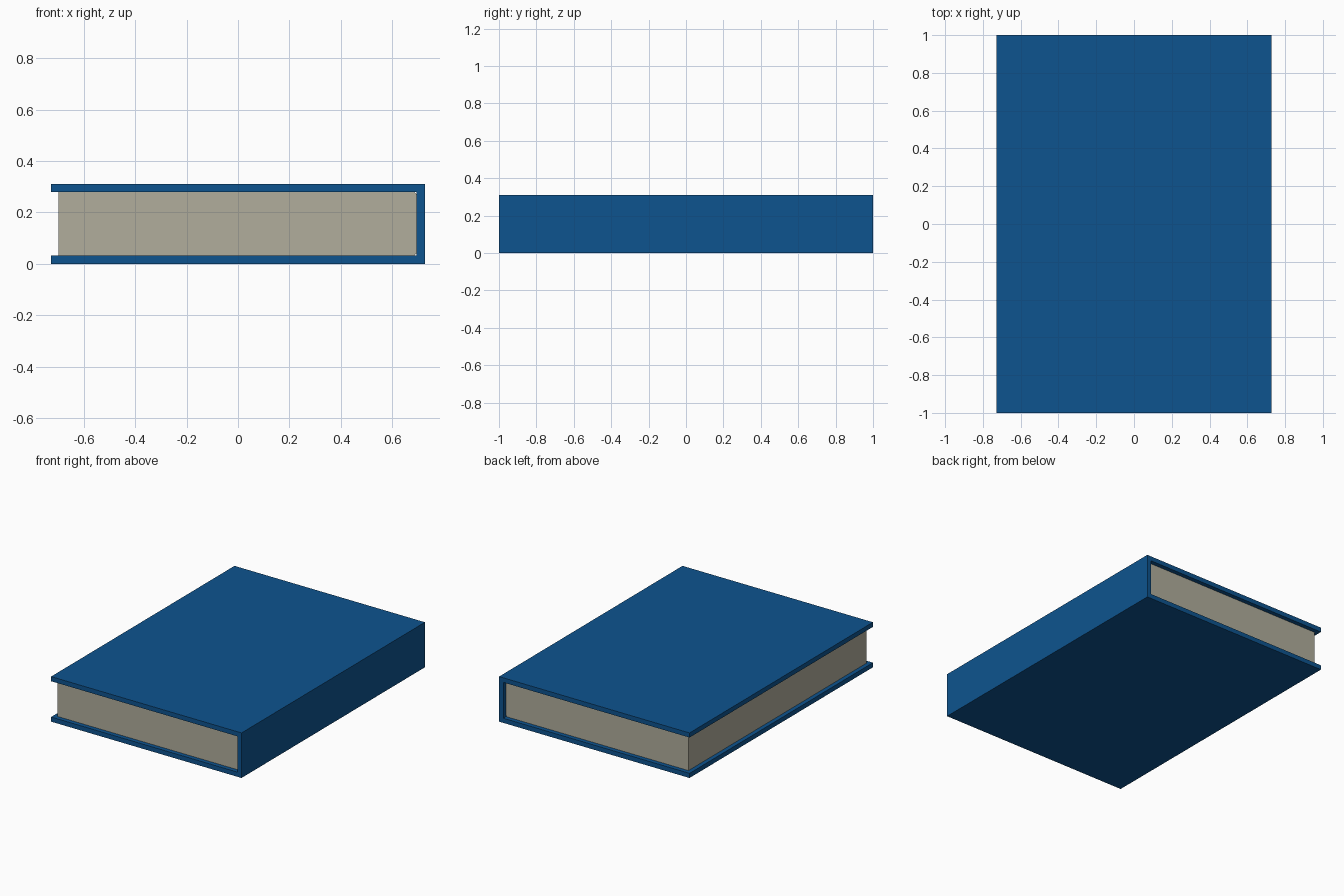
import bpy
import bmesh

if "Cube" in bpy.data.objects:
    bpy.data.objects.remove(bpy.data.objects["Cube"])


def material(name, rgb):
    m = bpy.data.materials.new(name)
    m.diffuse_color = (*rgb, 1.0)
    m.use_nodes = True
    m.node_tree.nodes["Principled BSDF"].inputs["Base Color"].default_value = m.diffuse_color
    return m


def extrude_profile(name, profile, half_depth, mat):
    """Extrude an x-z outline along y, centred on y = 0."""
    bm = bmesh.new()
    face = bm.faces.new([bm.verts.new((x, -half_depth, z)) for x, z in profile])
    res = bmesh.ops.extrude_face_region(bm, geom=[face])
    moved = [g for g in res["geom"] if isinstance(g, bmesh.types.BMVert)]
    bmesh.ops.translate(bm, vec=(0, 2 * half_depth, 0), verts=moved)
    bmesh.ops.recalc_face_normals(bm, faces=bm.faces)
    mesh = bpy.data.meshes.new(name)
    bm.to_mesh(mesh)
    bm.free()
    mesh.materials.append(mat)
    obj = bpy.data.objects.new(name, mesh)
    bpy.context.collection.objects.link(obj)
    return obj


blue = material("cover blue", (0.0043, 0.088, 0.275))
paper = material("paper beige", (0.44, 0.423, 0.332))

W, H, T = 0.727, 0.311, 0.032   # half width, height, board thickness

# Cover: two boards joined by the spine on +x
cover = [(-W, 0), (W, 0), (W, H), (-W, H),
         (-W, H - T), (W - T, H - T), (W - T, T), (-W, T)]
extrude_profile("cover", cover, 1.0, blue)

# Page block: set back from the boards, chamfered beside the spine
left, right, c = -0.698, W - T, 0.009
pages = [(left, T), (right - c, T), (right, T + c),
         (right, H - T - c), (right - c, H - T), (left, H - T)]
extrude_profile("pages", pages, 0.97, paper)
